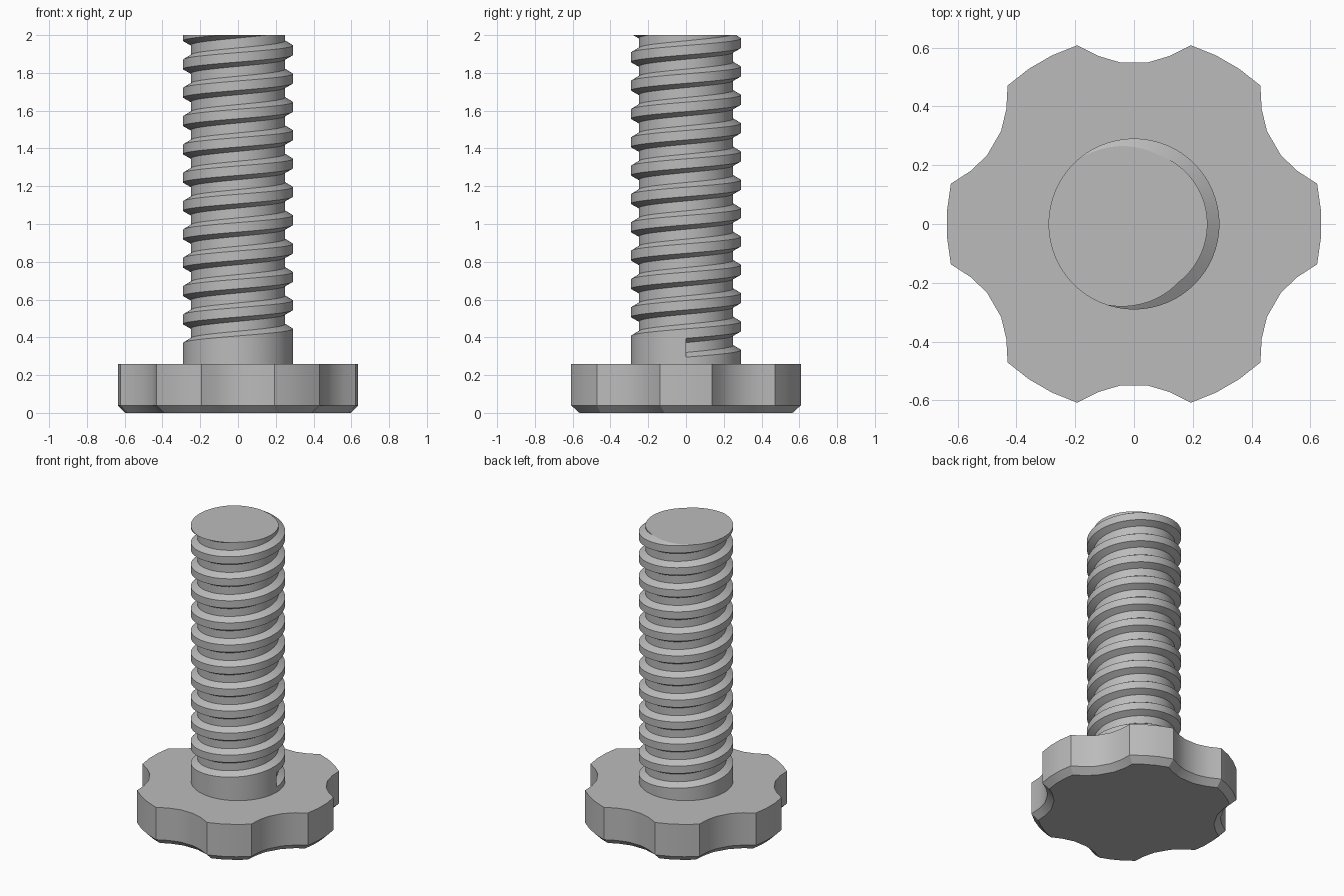
import bpy, bmesh, math
from mathutils import Vector, Matrix

if "Cube" in bpy.data.objects:
    bpy.data.objects.remove(bpy.data.objects["Cube"], do_unlink=True)

metal = bpy.data.materials.new("grey_metal")
metal.use_nodes = True
GREY = (0.5, 0.5, 0.5, 1)
metal.diffuse_color = GREY
metal.node_tree.nodes["Principled BSDF"].inputs["Base Color"].default_value = GREY


def finish(bm, name):
    bmesh.ops.recalc_face_normals(bm, faces=bm.faces[:])
    mesh = bpy.data.meshes.new(name)
    bm.to_mesh(mesh)
    bm.free()
    mesh.materials.append(metal)
    obj = bpy.data.objects.new(name, mesh)
    bpy.context.collection.objects.link(obj)
    bpy.ops.object.select_all(action='DESELECT')
    obj.select_set(True)
    bpy.context.view_layer.objects.active = obj
    bpy.ops.object.shade_smooth_by_angle(angle=math.radians(30))
    return obj


# Knob: six lobes with scooped notches between them
HEAD_H, HEAD_R, CHAMFER = 0.26, 0.638, 0.04
notch = [(0.55, 0.048), (0.572, 0.122)]
outline = []
for k in range(6):
    for a in (-12.4, -4.1, 4.1, 12.4):
        t = math.radians(60 * k + a)
        outline.append(Vector((HEAD_R * math.cos(t), HEAD_R * math.sin(t), 0)))
    spin = Matrix.Rotation(math.radians(60 * k + 30), 3, 'Z')
    half = [Vector((d, t, 0)) for d, t in notch]
    mirrored = [Vector((p.x, -p.y, 0)) for p in reversed(half)]
    outline += [spin @ p for p in mirrored + half]

bm = bmesh.new()
base = bm.faces.new([bm.verts.new(p) for p in outline])
top = bmesh.ops.extrude_face_region(bm, geom=[base], use_keep_orig=True)
bmesh.ops.translate(bm, vec=(0, 0, HEAD_H),
                    verts=[g for g in top["geom"] if isinstance(g, bmesh.types.BMVert)])
bmesh.ops.recalc_face_normals(bm, faces=bm.faces[:])
rim = [e for e in bm.edges if all(v.co.z < 0.001 for v in e.verts)]
bmesh.ops.bevel(bm, geom=rim, offset=CHAMFER, segments=1, affect='EDGES')
finish(bm, "knob_head")

# Threaded shaft: a helical groove wound around a collar and core
STEPS, TURNS, PITCH, TOP = 64, 13, 0.15, 2.0
OUTER, CORE = 0.291, 0.25
groove = [(OUTER, 0.295), (CORE, 0.32), (CORE, 0.372), (OUTER, 0.395)]


def ring_point(r, i, z):
    t = math.tau * i / STEPS
    return Vector((r * math.cos(t), r * math.sin(t), z))


bm = bmesh.new()
rows = [[bm.verts.new(ring_point(r, i, z + PITCH * i / STEPS)) for r, z in groove]
        for i in range(STEPS * TURNS + 1)]
foot = [bm.verts.new(ring_point(OUTER, i, HEAD_H - 0.01)) for i in range(STEPS)]
for i in range(STEPS * TURNS):
    a, b = rows[i], rows[i + 1]
    for j in range(3):
        bm.faces.new((a[j], b[j], b[j + 1], a[j + 1]))
    # crest reaching up to the next turn
    if i + STEPS < STEPS * TURNS:
        bm.faces.new((a[3], b[3], rows[i + STEPS + 1][0], rows[i + STEPS][0]))
    # plain collar under the first turn
    if i < STEPS:
        bm.faces.new((foot[i], foot[(i + 1) % STEPS], b[0], a[0]))
bm.faces.new(rows[0])
bm.faces.new(foot[::-1])

# Cut the shaft flat and close its end
bmesh.ops.recalc_face_normals(bm, faces=bm.faces[:])
cut = bmesh.ops.bisect_plane(bm, geom=bm.verts[:] + bm.edges[:] + bm.faces[:],
                             plane_co=(0, 0, TOP), plane_no=(0, 0, 1), clear_outer=True)
end = [g for g in cut["geom_cut"] if isinstance(g, bmesh.types.BMEdge)]
bmesh.ops.edgeloop_fill(bm, edges=end)
finish(bm, "threaded_shaft")
